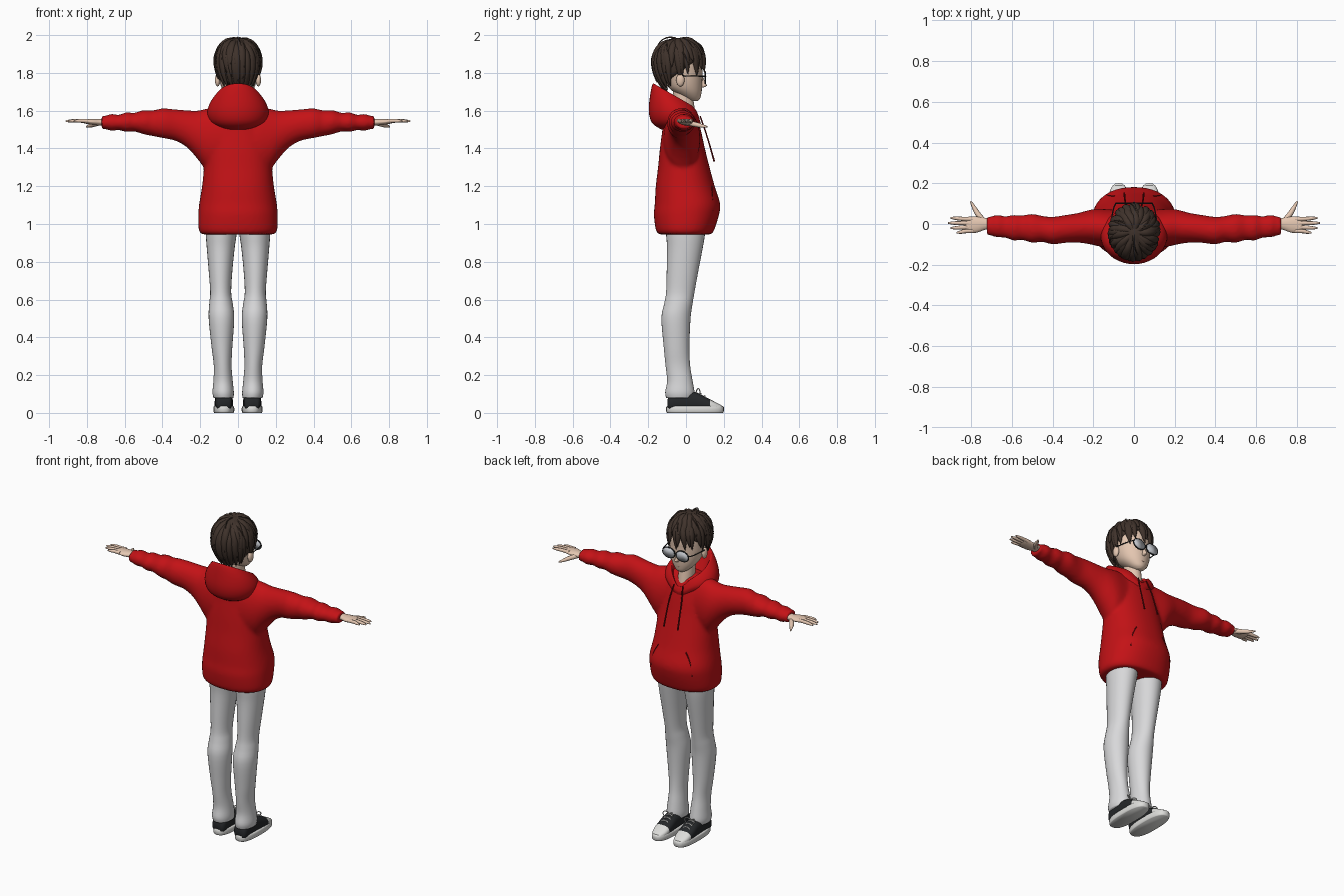
import bpy, bmesh, math, random
from mathutils import Vector

random.seed(4)
if "Cube" in bpy.data.objects:
    bpy.data.objects.remove(bpy.data.objects["Cube"])


def material(name, *rgb):
    m = bpy.data.materials.new(name)
    m.use_nodes = True
    m.diffuse_color = (*rgb, 1)
    m.node_tree.nodes["Principled BSDF"].inputs["Base Color"].default_value = (*rgb, 1)
    return m


RED = material("hoodie red", .55, .006, .008)
DARK_RED = material("dark red", .14, .003, .004)
BROWN = material("hair brown", .05, .032, .024)
SKIN = material("skin", .78, .57, .44)
LIP = material("lip", .36, .16, .12)
CLOTH = material("trouser white", .69, .69, .70)
BLACK = material("black", .018, .02, .022)
RUBBER = material("rubber white", .72, .72, .70)
LENS = material("lens grey", .56, .58, .62)


def finish(name, bm, *mats, mirror=False):
    bmesh.ops.recalc_face_normals(bm, faces=bm.faces)
    mesh = bpy.data.meshes.new(name)
    for f in bm.faces:
        f.smooth = True
    bm.to_mesh(mesh)
    bm.free()
    for m in mats:
        mesh.materials.append(m)
    ob = bpy.data.objects.new(name, mesh)
    bpy.context.collection.objects.link(ob)
    if mirror:
        ob.modifiers.new("Mirror", 'MIRROR').use_mirror_merge = False
    return ob


def skin_rings(bm, rings, caps=True):
    loops = [[bm.verts.new(p) for p in r] for r in rings]
    for lo, hi in zip(loops, loops[1:]):
        for i in range(len(lo)):
            j = (i + 1) % len(lo)
            bm.faces.new((lo[i], lo[j], hi[j], hi[i]))
    if caps:
        bm.faces.new(loops[0])
        bm.faces.new(loops[-1])


def smooth_stations(st, steps):
    """Catmull-Rom interpolation of cross-section stations."""
    out = []
    for i in range(len(st) - 1):
        p, a, b, n = st[max(i - 1, 0)], st[i], st[i + 1], st[min(i + 2, len(st) - 1)]
        for k in range(steps):
            t = k / steps
            out.append([.5 * (2 * B + (C - A) * t + (2 * A - 5 * B + 4 * C - D) * t * t
                              + (3 * B - A - 3 * C + D) * t ** 3)
                        for A, B, C, D in zip(p, a, b, n)])
    return out + [list(st[-1])]


def loft(bm, stations, axis='z', n=28, steps=4, power=2.0):
    """Each station: position on axis, then low/high bounds of the other two axes."""
    rings = []
    for q, a0, a1, b0, b1 in smooth_stations(stations, steps):
        ring = []
        for i in range(n):
            t = 2 * math.pi * i / n
            c, s = (math.copysign(abs(v) ** (2 / power), v) for v in (math.cos(t), math.sin(t)))
            a, b = (a0 + a1) / 2 + c * (a1 - a0) / 2, (b0 + b1) / 2 + s * (b1 - b0) / 2
            ring.append({'z': (a, b, q), 'x': (q, a, b), 'y': (a, q, b)}[axis])
        rings.append(ring)
    skin_rings(bm, rings)


def strands(name, paths, mat, mirror=False, cyclic=False):
    """Round tapered strands; a path is a list of (point, radius)."""
    cu = bpy.data.curves.new(name, 'CURVE')
    cu.dimensions, cu.bevel_depth, cu.bevel_resolution = '3D', 1.0, 2
    cu.use_fill_caps, cu.resolution_u = True, 4
    for sign in ((1, -1) if mirror else (1,)):
        for path in paths:
            sp = cu.splines.new('NURBS')
            sp.points.add(len(path) - 1)
            for pt, ((x, y, z), r) in zip(sp.points, path):
                pt.co, pt.radius = (sign * x, y, z, 1), r
            sp.order_u = 3
            sp.use_endpoint_u, sp.use_cyclic_u = not cyclic, cyclic
    cu.materials.append(mat)
    ob = bpy.data.objects.new(name, cu)
    bpy.context.collection.objects.link(ob)
    return ob


def ball(bm, centre, size):
    made = bmesh.ops.create_uvsphere(bm, u_segments=16, v_segments=10, radius=1)["verts"]
    for v in made:
        v.co = Vector(centre) + Vector([a * b for a, b in zip(v.co, size)])


# Hoodie body and sleeves, fused into one soft garment
TORSO = [(.945, .19, -.145, .135), (.97, .208, -.16, .15), (1.05, .21, -.17, .175),
         (1.11, .205, -.165, .18), (1.2, .19, -.16, .152), (1.3, .18, -.148, .125),
         (1.4, .172, -.138, .1), (1.5, .16, -.125, .078), (1.56, .14, -.12, .06),
         (1.61, .09, -.1, .03)]
HALF = [(0, -.12, .07, 1.26, 1.62), (.1, -.12, .07, 1.26, 1.62), (.17, -.11, .075, 1.29, 1.61),
        (.215, -.1, .07, 1.345, 1.6), (.27, -.092, .055, 1.405, 1.602), (.33, -.092, .045, 1.44, 1.607),
        (.4, -.1, .035, 1.455, 1.612), (.45, -.088, .04, 1.465, 1.602), (.5, -.092, .05, 1.475, 1.603),
        (.55, -.078, .042, 1.49, 1.588), (.59, -.082, .045, 1.487, 1.592), (.63, -.068, .038, 1.497, 1.578),
        (.67, -.066, .045, 1.493, 1.583), (.7, -.058, .038, 1.502, 1.573), (.722, -.055, .037, 1.5, 1.572)]
bm = bmesh.new()
loft(bm, [(z, -w, w, b, f) for z, w, b, f in TORSO], n=48, power=2.25)
loft(bm, [(-s[0], *s[1:]) for s in HALF[:0:-1]] + HALF, axis='x', n=32)
hoodie = finish("hoodie", bm, RED)
rm = hoodie.modifiers.new("Fuse", 'REMESH')
rm.mode, rm.voxel_size, rm.use_smooth_shade = 'VOXEL', .01, True
sm = hoodie.modifiers.new("Soften", 'SMOOTH')
sm.factor, sm.iterations = .5, 6

# Hood: rings tilted from a high back to a low open front
bm = bmesh.new()
HOOD = [(.11, -.13, .05, 1.5, 1.53), (.148, -.18, .07, 1.535, 1.55), (.163, -.197, .078, 1.6, 1.575),
        (.15, -.19, .076, 1.68, 1.59), (.118, -.178, .07, 1.738, 1.605), (.105, -.165, .064, 1.735, 1.605),
        (.09, -.13, .055, 1.66, 1.58), (.06, -.08, .03, 1.58, 1.54)]
rings = []
for w, yb, yf, zb, zf in smooth_stations(HOOD, 3):
    ring = []
    for i in range(40):
        t = 2 * math.pi * i / 40
        s = math.sin(t)
        f = (1 + s) / 2
        ring.append((w * math.cos(t), yb + (yf - yb) * f,
                     zb + (zf - zb) * f - .05 * max(0, s) ** 10))
    rings.append(ring)
skin_rings(bm, rings)
finish("hood", bm, RED)


def chest(x, z):
    """Front surface of the hoodie."""
    for (z0, *a), (z1, *b) in zip(TORSO, TORSO[1:]):
        if z0 <= z <= z1:
            w, back, front = (p + (q - p) * (z - z0) / (z1 - z0) for p, q in zip(a, b))
            mid = (back + front) / 2
            return mid + (front - mid) * (1 - (abs(x) / w) ** 2.25) ** (1 / 2.25)


strands("drawstrings", [[((.03, .075, 1.57), .004), ((.042, .1, 1.5), .004),
                         ((.045, .125, 1.42), .004), ((.048, .15, 1.33), .005)]], DARK_RED, True)
strands("pocket_slits", [[((x, chest(x, z), z), .003) for x, z in
                          ((.095, 1.2), (.115, 1.17), (.135, 1.12), (.14, 1.06))]], DARK_RED, True)

# Trousers
bm = bmesh.new()
loft(bm, [(.08, .024, .13, -.105, .04), (.11, .022, .135, -.11, .045), (.17, .028, .13, -.1, .035),
          (.25, .034, .128, -.108, .022), (.35, .03, .14, -.118, .018), (.5, .02, .155, -.13, .024),
          (.58, .028, .152, -.115, .035), (.64, .036, .147, -.105, .045), (.75, .03, .155, -.102, .065),
          (.87, .018, .165, -.1, .088), (.94, .008, .17, -.105, .1), (1.02, 0, .17, -.11, .11)])
finish("trousers", bm, CLOTH, mirror=True)

# Shoes: dark canvas with pale toe cap, pale sole and laces
bm = bmesh.new()
loft(bm, [(-.098, .045, .105, .02, .07), (-.08, .032, .118, .01, .1), (-.02, .03, .12, .01, .115),
          (.05, .028, .122, .01, .11), (.1, .026, .124, .01, .086), (.15, .03, .12, .01, .06),
          (.188, .045, .105, .01, .04)], axis='y', power=2.6)
for f in bm.faces:
    f.material_index = int(f.calc_center_median().y > .125)
finish("shoe_uppers", bm, BLACK, RUBBER, mirror=True)
bm = bmesh.new()
loft(bm, [(0, .024, .126, -.1, .195), (.008, .02, .13, -.105, .2), (.03, .02, .13, -.105, .2),
          (.036, .024, .126, -.1, .194)], steps=2, power=2.6)
finish("shoe_soles", bm, RUBBER, mirror=True)
laces = [[((.04, y, z - .025), .004), ((.055, y, z + .004), .004), ((.095, y, z + .004), .004),
          ((.11, y, z - .025), .004)] for y, z in ((.055, .108), (.078, .098), (.1, .086))]
bows = [[((.075, .055, .112), .003), ((.075 + d, .06, .135), .003), ((.075 + 2 * d, .075, .12), .003),
         ((.075 + d, .075, .1), .003)] for d in (-.02, .02)]
strands("shoe_laces", laces + bows, RUBBER, True)

# Hands: palm, four fingers and a forward thumb
bm = bmesh.new()
loft(bm, [(.69, -.025, .025, 1.522, 1.556), (.73, -.028, .03, 1.522, 1.556), (.77, -.042, .036, 1.525, 1.557),
          (.81, -.044, .036, 1.532, 1.556), (.828, -.04, .03, 1.537, 1.553)], axis='x', n=20)
finish("palms", bm, SKIN, mirror=True)
digits = [[((.79, y, 1.545), .011), ((.83, y, 1.547), .0105), ((tip - .02, 1.2 * y, 1.546), .009),
           ((tip, 1.25 * y, 1.544), .004)]
          for y, tip in ((.024, .9), (.004, .912), (-.016, .9), (-.034, .87))]
digits.append([((.735, .01, 1.535), .014), ((.765, .045, 1.528), .014), ((.785, .08, 1.52), .011),
               ((.802, .112, 1.515), .004)])
strands("fingers", digits, SKIN, True)

# Head, neck, ears and nose
bm = bmesh.new()
loft(bm, [(z, -w, w, b, f) for z, w, b, f in
          ((1.65, .018, .02, .06), (1.663, .04, -.005, .074), (1.69, .067, -.05, .081),
           (1.72, .086, -.09, .085), (1.76, .098, -.11, .087), (1.81, .105, -.13, .088),
           (1.86, .106, -.14, .088), (1.92, .09, -.12, .06), (1.96, .05, -.08, .02))])
loft(bm, [(1.5, -.05, .05, -.06, .06), (1.57, -.046, .046, -.06, .052), (1.72, -.045, .045, -.07, .03)])
for side in (-1, 1):
    ball(bm, (side * .108, -.03, 1.762), (.014, .022, .034))
loft(bm, [(1.722, -.008, .008, .07, .09), (1.732, -.011, .011, .07, .11), (1.75, -.008, .008, .07, .102),
          (1.785, -.005, .005, .07, .088)], n=12)
finish("head", bm, SKIN)
strands("mouth", [[((-.02, .074, 1.69), .0015), ((0, .085, 1.688), .0025), ((.02, .074, 1.69), .0015)]], LIP)


# Hair: a cap with layered locks following it
def scalp(a, phi, k=1.0):
    s, c = math.sin(phi) * k, math.cos(phi)
    return (.118 * s * math.cos(a), -.04 + .135 * s * math.sin(a), 1.858 + (.128 if c > 0 else .17) * c * k)


def hairline(a):
    return math.radians(110 - 33 * math.sin(a))


bm = bmesh.new()
around = [2 * math.pi * i / 36 for i in range(36)]
skin_rings(bm, [[scalp(a, hairline(a) * max(k, .1) / 12) for a in around] for k in range(13)], caps=False)
bmesh.ops.contextual_create(bm, geom=[e for e in bm.edges if e.is_boundary and e.verts[0].co.z > 1.97])
cap = finish("hair_cap", bm, BROWN)
cap.modifiers.new("Thickness", 'SOLIDIFY').thickness = .012

locks = []
for count, start, reach in ((26, .25, 0), (18, .1, -30), (12, .05, -55)):
    for i in range(count):
        a = 2 * math.pi * (i + random.uniform(-.3, .3)) / count
        end = hairline(a) + math.radians(reach + random.uniform(4, 14) + 18 * max(0, math.sin(a)))
        twist = random.uniform(.1, .35)
        locks.append([(scalp(a + twist * t, start + (end - start) * t, k), r) for t, k, r in
                      ((0, .92, .008), (.3, .93, .021), (.55, .94, .024), (.8, .98, .018), (1, 1.07, .001))])
strands("hair_locks", locks, BROWN)
wisps = [[(scalp(a, p, .98), .005), (scalp(a, p + .2, 1.1), .004), (scalp(a + .2, p + .55, 1.15), .003),
          (scalp(a + .3, p + .8, 1.08), .001)] for a, p in
         ((.4, .2), (2.4, .3), (3.3, .8), (.1, .9), (1.4, .5), (4.6, .1), (5.6, .5))]
strands("hair_wisps", wisps, BROWN)

# Glasses
bm = bmesh.new()
loft(bm, [(.1, .008, .086, 1.745, 1.803), (.105, .008, .086, 1.745, 1.803)], axis='y', steps=1, power=2.8)
finish("lenses", bm, LENS, mirror=True)
rim = [((.047 + .043 * math.cos(t), .102, 1.774 + .032 * math.sin(t)), .0035)
       for t in (2 * math.pi * i / 16 for i in range(16))]
strands("glasses_rims", [rim], BLACK, True, cyclic=True)
strands("glasses_arms", [[((.088, .102, 1.782), .003), ((.108, .08, 1.782), .003),
                          ((.114, -.03, 1.785), .003)]], BLACK, True)
strands("glasses_bridge", [[((-.008, .102, 1.778), .003), ((0, .108, 1.782), .003),
                            ((.008, .102, 1.778), .003)]], BLACK)
